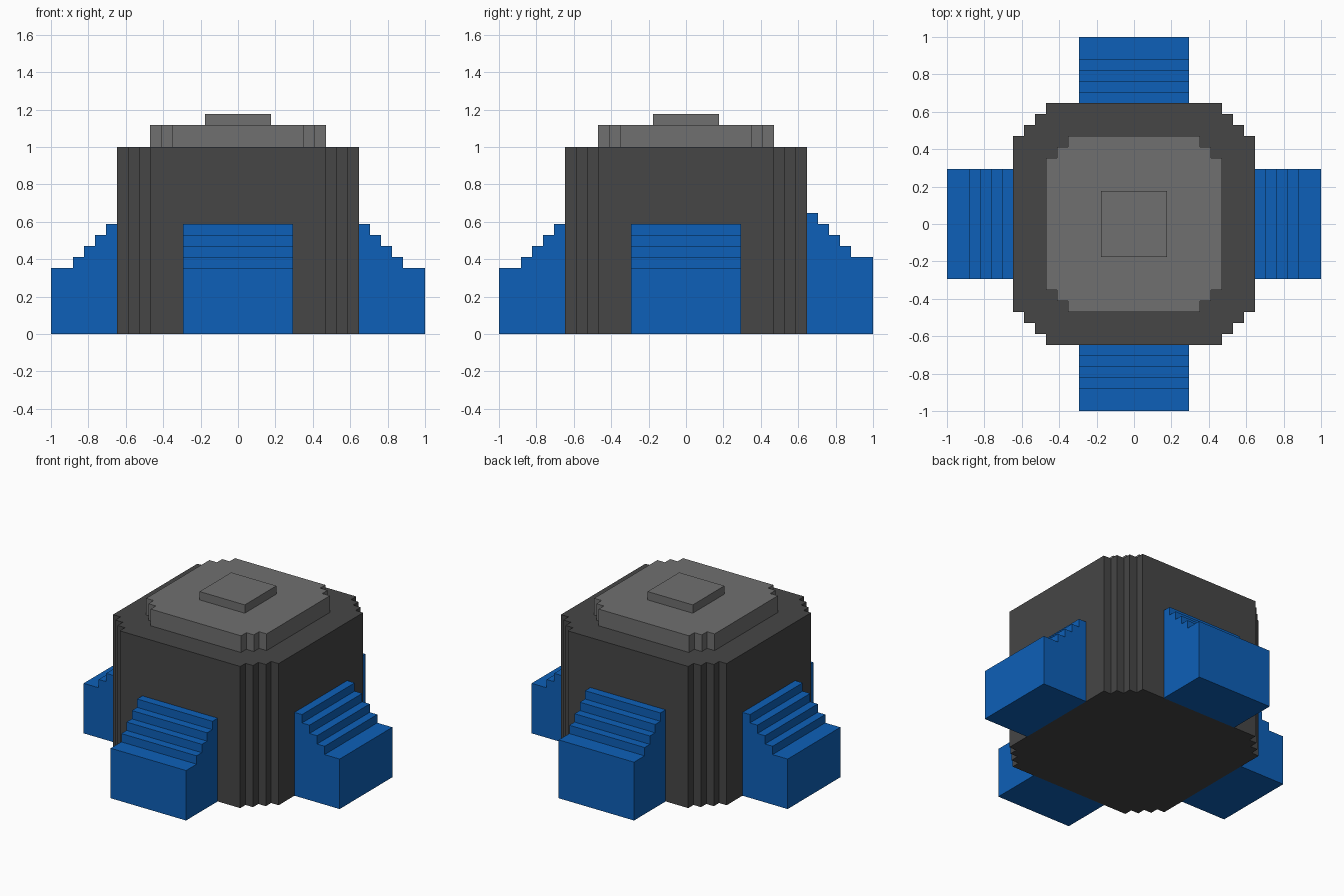
import bpy, bmesh, math
from mathutils import Matrix, Vector

cube = bpy.data.objects.get("Cube")
if cube:
    bpy.data.objects.remove(cube, do_unlink=True)

U = 1 / 17  # one grid block


def material(name, rgb):
    linear = [((c / 255 + 0.055) / 1.055) ** 2.4 if c > 10 else c / 255 / 12.92 for c in rgb]
    mat = bpy.data.materials.new(name)
    mat.use_nodes = True
    mat.diffuse_color = (*linear, 1)
    mat.node_tree.nodes["Principled BSDF"].inputs["Base Color"].default_value = (*linear, 1)
    return mat


dark_grey = material("dark grey", (70, 70, 70))
light_grey = material("light grey", (112, 112, 112))
blue = material("blue", (13, 96, 184))


def extrude(name, outline, offset, mat, transform=None):
    """Extrude a closed outline (in blocks) along the offset into a solid."""
    bm = bmesh.new()
    face = bm.faces.new([bm.verts.new(p) for p in outline])
    result = bmesh.ops.extrude_face_region(bm, geom=[face], use_keep_orig=True)
    moved = [g for g in result["geom"] if isinstance(g, bmesh.types.BMVert)]
    bmesh.ops.translate(bm, verts=moved, vec=Vector(offset))
    bmesh.ops.recalc_face_normals(bm, faces=bm.faces)
    bm.transform(Matrix.Scale(U, 4) @ (transform or Matrix.Identity(4)))
    mesh = bpy.data.meshes.new(name)
    bm.to_mesh(mesh)
    bm.free()
    mesh.materials.append(mat)
    obj = bpy.data.objects.new(name, mesh)
    bpy.context.collection.objects.link(obj)


def stepped_block(name, half, steps, z0, z1, mat):
    """Square block whose upright corners are cut into a staircase."""
    corner = [(half, half - steps)]
    for i in range(steps):
        x, y = half - i - 1, half - steps + i
        corner += [(x, y), (x, y + 1)]
    outline = []
    for turn in range(4):
        for x, y in corner:
            for _ in range(turn):
                x, y = -y, x
            outline.append((x, y, z0))
    extrude(name, outline, (0, 0, z1 - z0), mat)


def stair(name, angle, low):
    """Stair pointing along +x, turned to its side of the tower."""
    profile = [(11, 0), (17, 0), (17, low)]
    for i in range(4):
        profile += [(15 - i, low + i), (15 - i, low + i + 1)]
    profile.append((11, low + 4))
    extrude(name, [(x, -5, z) for x, z in profile], (0, 10, 0), blue,
            Matrix.Rotation(math.radians(angle), 4, 'Z'))


# Tower and its stacked roof
stepped_block("tower_body", 11, 3, 0, 17, dark_grey)
stepped_block("roof_tier", 8, 2, 17, 19, light_grey)
stepped_block("roof_cap", 3, 0, 19, 20, light_grey)

# Four stairs; the back one is a block taller
for name, angle, low in (("left_stair", 0, 6), ("back_stair", 90, 7),
                         ("right_stair", 180, 6), ("front_stair", 270, 6)):
    stair(name, angle, low)
